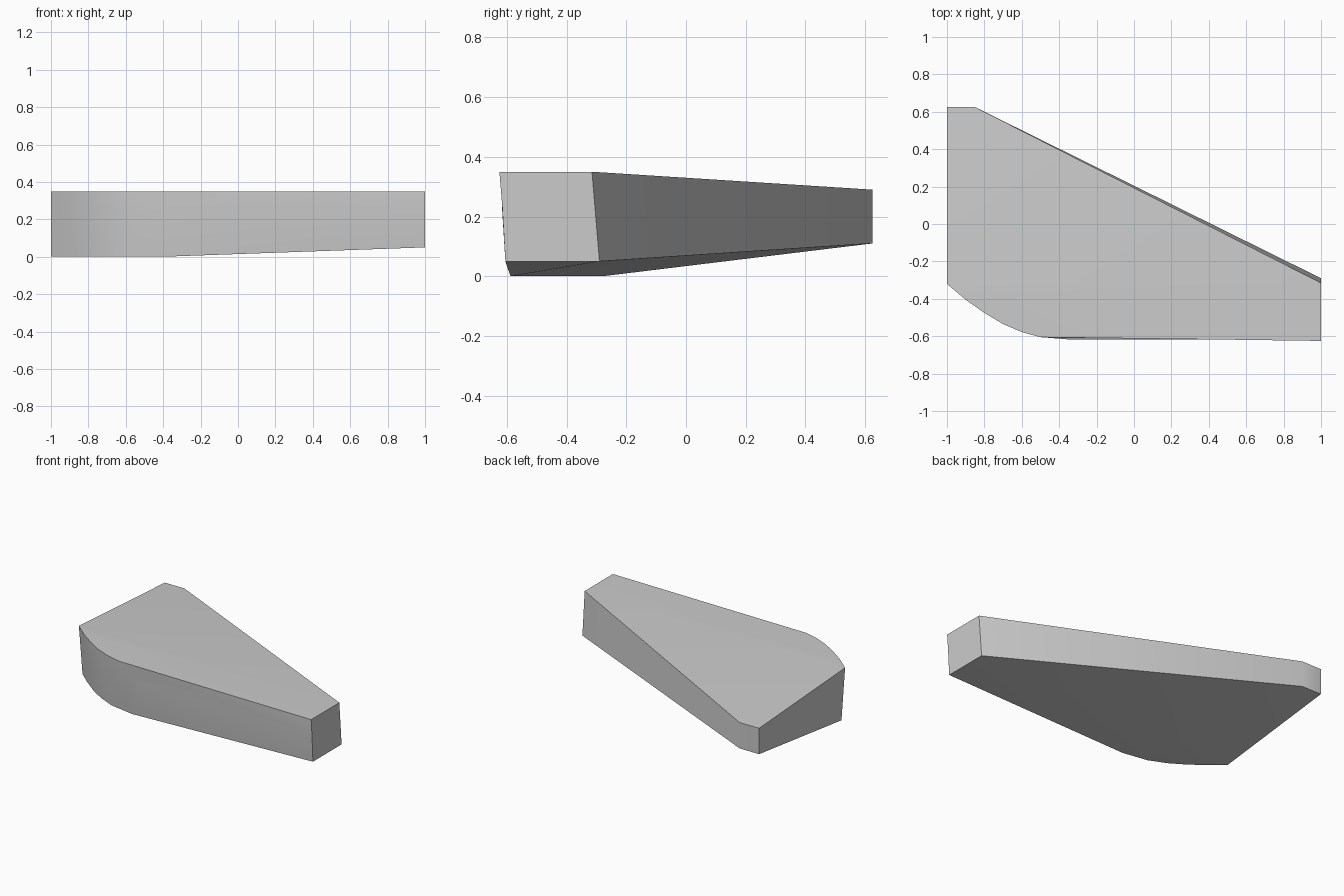
import bpy
import bmesh

cube = bpy.data.objects.get("Cube")
if cube:
    bpy.data.objects.remove(cube, do_unlink=True)

grey = bpy.data.materials.new("plain grey")
grey.use_nodes = True
colour = (0.6, 0.6, 0.6, 1)
grey.diffuse_color = colour
grey.node_tree.nodes["Principled BSDF"].inputs["Base Color"].default_value = colour

bm = bmesh.new()


def ring(points):
    return [bm.verts.new(p) for p in points]


# Rounded front wall: top edge, slightly bulging middle, tucked-in bottom edge
top_front = ring([(x, y, 0.35) for x, y in (
    (-1, -0.32), (-0.9, -0.405), (-0.8, -0.475), (-0.7, -0.535),
    (-0.6, -0.578), (-0.5, -0.605), (1, -0.625))])
mid_front = ring([(x, y, 0.24) for x, y in (
    (-1, -0.307), (-0.9, -0.394), (-0.8, -0.468), (-0.7, -0.53),
    (-0.57, -0.585), (-0.35, -0.617), (1, -0.616))])
low_front = ring([(x, y, z) for x, y, z in (
    (-1, -0.28, 0), (-0.9, -0.367, 0), (-0.8, -0.443, 0), (-0.7, -0.505, 0),
    (-0.58, -0.558, 0), (-0.4, -0.588, 0), (1, -0.605, 0.05))])
for upper, lower in ((top_front, mid_front), (mid_front, low_front)):
    for i in range(len(upper) - 1):
        bm.faces.new((upper[i], lower[i], lower[i + 1], upper[i + 1]))

# Tapered back edge, running from the left end to the short blunt tail
top_back = ring([(1, -0.315, 0.35), (-0.85, 0.625, 0.29), (-1, 0.625, 0.29)])
low_back = ring([(1, -0.29, 0.05), (-0.85, 0.625, 0.11), (-1, 0.625, 0.11)])
for i in range(2):
    bm.faces.new((top_back[i], low_back[i], low_back[i + 1], top_back[i + 1]))

# Flat ends
bm.faces.new((top_front[-1], mid_front[-1], low_front[-1], low_back[0], top_back[0]))
bm.faces.new((top_back[2], low_back[2], low_front[0], mid_front[0], top_front[0]))

# Level front of the top, then its slope down to the back
bm.faces.new(top_front + [top_back[0]])
bm.faces.new([top_front[0]] + top_back)

# Underside: flat foot under the curve, rising to the left end and the back
bm.faces.new(low_front[:-1])
bm.faces.new((low_front[0], low_front[-2], low_back[0]))
bm.faces.new((low_front[-2], low_front[-1], low_back[0]))
bm.faces.new((low_front[0], low_back[0], low_back[1]))
bm.faces.new((low_front[0], low_back[1], low_back[2]))

bmesh.ops.recalc_face_normals(bm, faces=bm.faces)
mesh = bpy.data.meshes.new("tapered_wedge")
bm.to_mesh(mesh)
bm.free()
mesh.materials.append(grey)

wedge = bpy.data.objects.new("tapered_wedge", mesh)
bpy.context.collection.objects.link(wedge)
bpy.ops.object.select_all(action="DESELECT")
wedge.select_set(True)
bpy.context.view_layer.objects.active = wedge
bpy.ops.object.shade_smooth_by_angle(angle=0.5)
